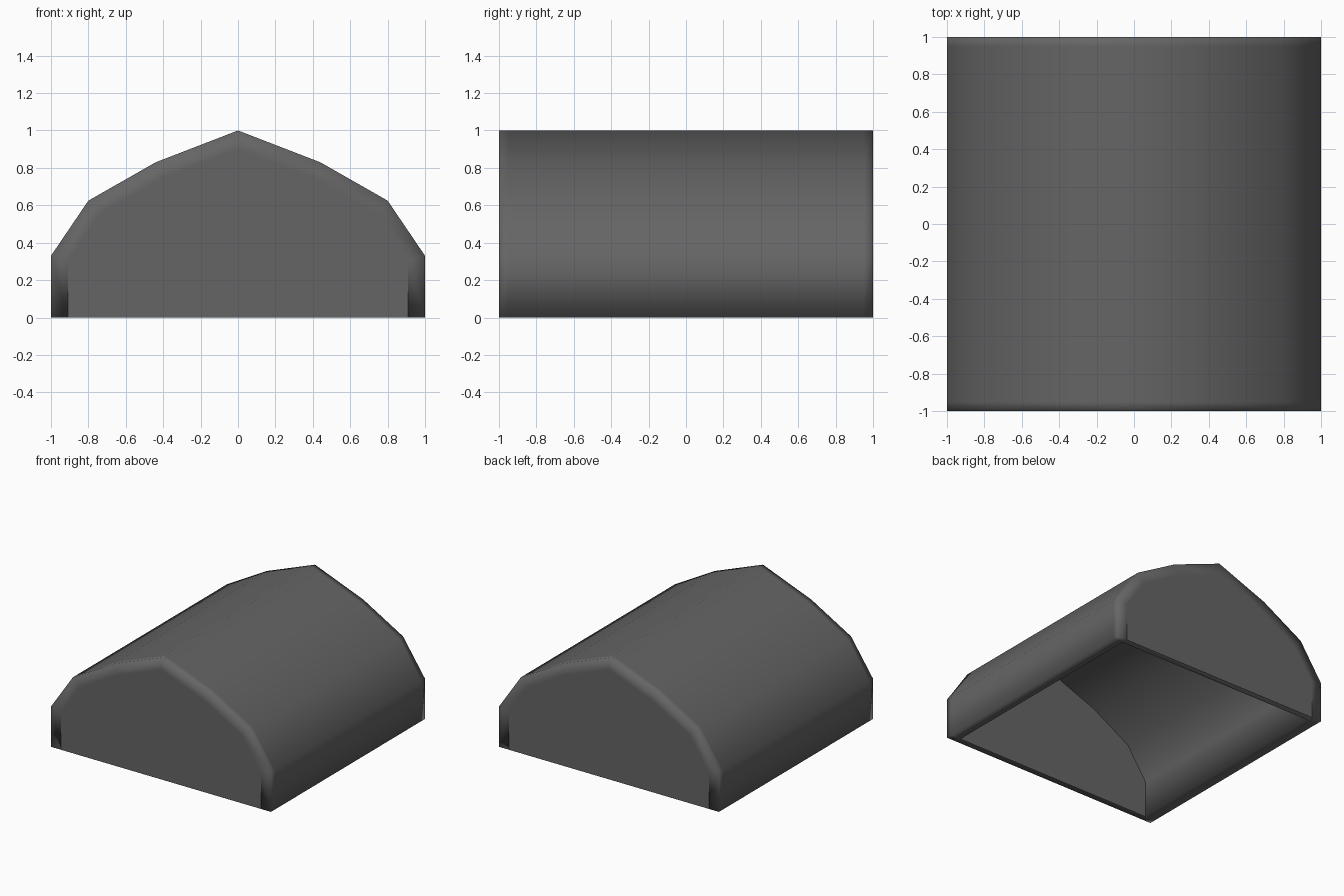
import bpy, bmesh

if "Cube" in bpy.data.objects:
    bpy.data.objects.remove(bpy.data.objects["Cube"])

mat = bpy.data.materials.new("dark_grey")
mat.diffuse_color = (0.13, 0.13, 0.13, 1)
mat.use_nodes = True
mat.node_tree.nodes["Principled BSDF"].inputs["Base Color"].default_value = mat.diffuse_color

# Half profiles (x, z), mirrored about the ridge
OUTER = [(1, 0), (1, 0.33), (0.8, 0.625), (0.44, 0.83), (0, 1)]
INNER = [(0.91, 0), (0.91, 0.303), (0.737, 0.557), (0.401, 0.748), (0, 0.903)]
WALL = 0.05  # end wall thickness


def arch(half):
    return half + [(-x, z) for x, z in half[-2::-1]]


bm = bmesh.new()


def row(half, y):
    return [bm.verts.new((x, y, z)) for x, z in arch(half)]


def face(verts, smooth=True):
    f = bm.faces.new(verts)
    f.smooth = smooth


def strip(a, b):
    for i in range(len(a) - 1):
        face((a[i], a[i + 1], b[i + 1], b[i]))


stations = [-1, -1 + WALL, 1 - WALL, 1]
out = [row(OUTER, y) for y in stations]
inn = [row(INNER, y) for y in stations]

# Outer skin and bottom side rims
for k in range(3):
    strip(out[k], out[k + 1])
    for e in (0, -1):
        face((out[k][e], out[k + 1][e], inn[k + 1][e], inn[k][e]))
# Inner vault
strip(inn[1], inn[2])
# End walls: smooth border, flat panel, flat inside face, bottom rim
for o, i in ((0, 1), (3, 2)):
    strip(out[o], inn[o])
    face(inn[o], False)
    face(inn[i], False)
    face((inn[o][0], inn[o][-1], inn[i][-1], inn[i][0]))

bmesh.ops.recalc_face_normals(bm, faces=bm.faces)
me = bpy.data.meshes.new("arched_cover")
bm.to_mesh(me)
bm.free()
me.materials.append(mat)
bpy.context.collection.objects.link(bpy.data.objects.new("arched_cover", me))
